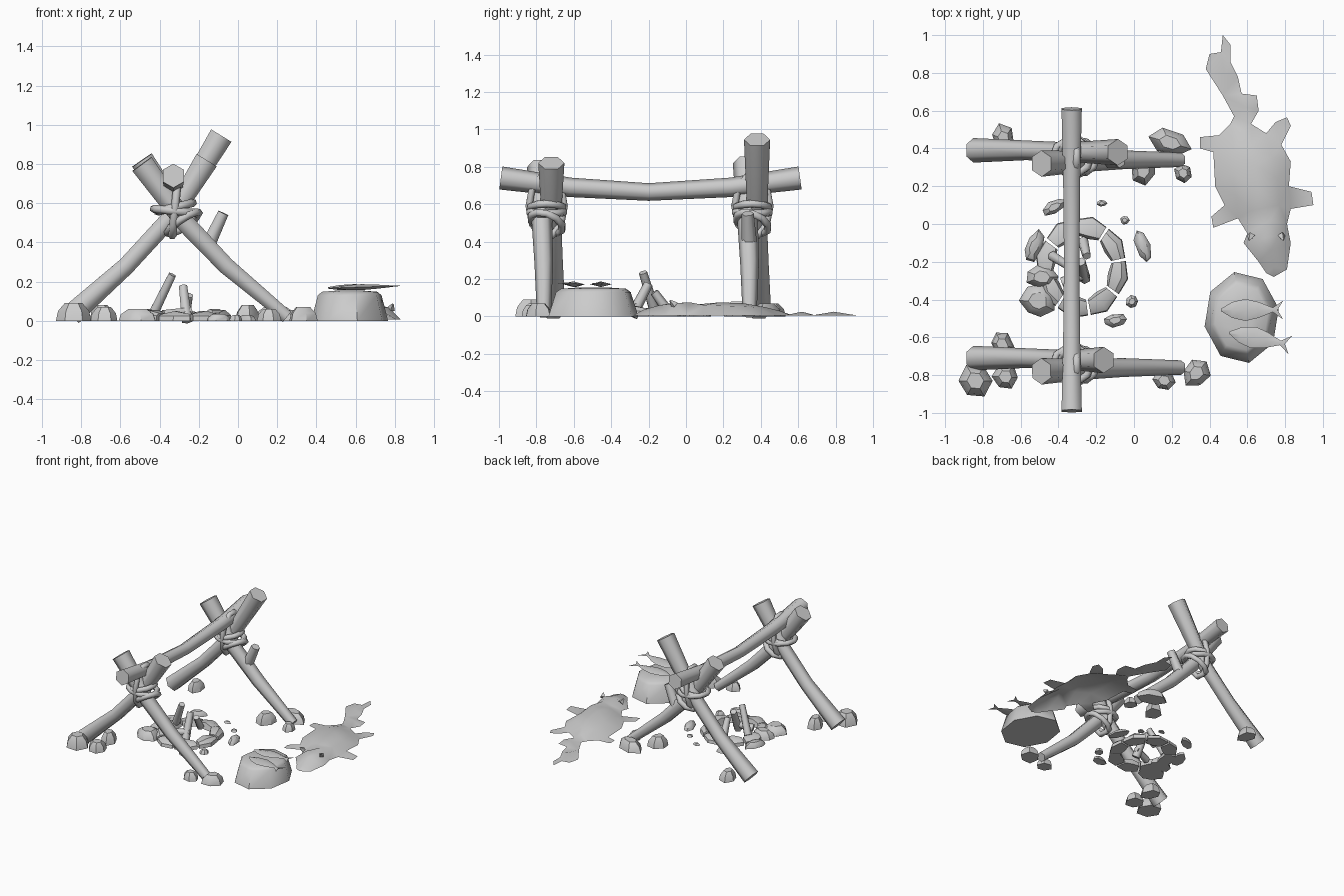
import bpy, bmesh, math, random
from mathutils import Vector
from mathutils.geometry import delaunay_2d_cdt

if "Cube" in bpy.data.objects:
    bpy.data.objects.remove(bpy.data.objects["Cube"])

random.seed(4)
grey = bpy.data.materials.new("plain grey")
grey.diffuse_color = (0.6, 0.6, 0.6, 1)
grey.use_nodes = True
grey.node_tree.nodes["Principled BSDF"].inputs["Base Color"].default_value = grey.diffuse_color


def finish(name, bm, angle=65):
    bmesh.ops.recalc_face_normals(bm, faces=bm.faces)
    me = bpy.data.meshes.new(name)
    bm.to_mesh(me)
    bm.free()
    me.materials.append(grey)
    ob = bpy.data.objects.new(name, me)
    bpy.context.collection.objects.link(ob)
    bpy.ops.object.select_all(action='DESELECT')
    ob.select_set(True)
    bpy.context.view_layer.objects.active = ob
    if angle:
        bpy.ops.object.shade_smooth_by_angle(angle=math.radians(angle))
    return ob


def skin(bm, rings, closed=False):
    n = len(rings[0])
    pairs = list(zip(rings, rings[1:])) + ([(rings[-1], rings[0])] if closed else [])
    for a, b in pairs:
        for i in range(n):
            bm.faces.new((a[i], a[(i + 1) % n], b[(i + 1) % n], b[i]))
    if not closed:
        bm.faces.new(rings[0])
        bm.faces.new(rings[-1])


def tube(name, pts, radii, n=6, closed=False, ref=(0, 1, 0)):
    """Log or rope swept along a path."""
    bm = bmesh.new()
    pts = [Vector(p) for p in pts]
    m = len(pts)
    rings = []
    for i, p in enumerate(pts):
        if closed:
            t = pts[(i + 1) % m] - pts[i - 1]
        else:
            t = pts[min(i + 1, m - 1)] - pts[max(i - 1, 0)]
        t.normalize()
        u = (Vector(ref) - t * t.dot(Vector(ref))).normalized()
        v = t.cross(u)
        r = radii[i] if isinstance(radii, (list, tuple)) else radii
        rings.append([bm.verts.new(p + r * (u * math.cos(a) + v * math.sin(a)))
                      for a in (math.tau * k / n for k in range(n))])
    skin(bm, rings, closed)
    return finish(name, bm)


def stone(name, x, y, rx, ry, h, rot=0, n=7):
    """Rough flat-bottomed stone."""
    bm = bmesh.new()
    jit = [random.uniform(0.85, 1.12) for _ in range(n)]
    rings = []
    for s, z in ((1, 0), (0.88, 0.55), (0.5, 1)):
        ring = []
        for k in range(n):
            a = math.tau * k / n
            px, py = rx * s * jit[k] * math.cos(a), ry * s * jit[k] * math.sin(a)
            ring.append(bm.verts.new((x + px * math.cos(rot) - py * math.sin(rot),
                                      y + px * math.sin(rot) + py * math.cos(rot), h * z)))
        rings.append(ring)
    skin(bm, rings)
    return finish(name, bm, 35)


# Sagging ridge pole
tube("ridge_pole", [(-.33, -.99, .74), (-.33, -.62, .69), (-.33, -.2, .665),
                    (-.33, .24, .69), (-.33, .61, .74)],
     [.062, .052, .047, .052, .062], ref=(0, 0, 1))

# Crossed leg posts
for tag, y, top in (("front", -.72, (-.16, .82)), ("back", .38, (-.085, .945))):
    tube(tag + "_left_leg", [(-.85, y + .01, .03), (-.57, y + .01, .28), (-.34, y, .53),
                             (top[0], y, top[1])], [.065, .052, .052, .07])
    tube(tag + "_right_leg", [(.25, y - .04, .02), (-.06, y - .04, .28), (-.27, y - .05, .5),
                              (-.49, y - .06, .82 if y > 0 else .8)], [.038, .05, .055, .07])
    # Rope lashing: flat coil, tilted coil and hanging loop
    c = Vector((-.32, y - .025, .55))
    loops = (("coil", (1, 0, -.1), (0, 1, 0), .11, .095, (0, 0, .01)),
             ("upper_coil", (1, 0, .25), (0, 1, 0), .09, .09, (.0, 0, .03)),
             ("slanted_coil", (.8, 0, .5), (0, 1, -.3), .10, .085, (.04, 0, -.05)),
             ("loop", (0, 1, 0), (.1, 0, 1), .095, .165, (0, 0, .04)))
    for nm, u, v, a, b, off in loops:
        u, v, off = Vector(u), Vector(v), Vector(off)
        path = [c + off + u * a * math.cos(t) + v * b * math.sin(t)
                for t in (math.tau * k / 10 for k in range(10))]
        tube(tag + "_rope_" + nm, path, .021, closed=True, ref=u.cross(v))

# Branch stub on back right leg
tube("branch_stub", [(-.16, .34, .37), (-.075, .33, .55)], [.042, .032])

# Stones propping the legs
for i, s in enumerate([(-.84, -.83, .10, .10, .09), (-.68, -.81, .07, .07, .07),
                       (-.70, -.64, .08, .06, .08), (.16, -.83, .06, .055, .06),
                       (.33, -.79, .08, .075, .07), (-.69, .45, .08, .06, .07),
                       (.19, .43, .11, .07, .07), (.05, .28, .08, .07, .08),
                       (.26, .27, .055, .05, .055)]):
    stone("foot_stone_%d" % i, *s, rot=i, n=6)

# Fire ring of curved wedge stones
for i in range(8):
    a0 = math.tau * i / 8 + .2
    bm = bmesh.new()
    rings = []
    h = random.uniform(.045, .06)
    for k, w in ((0, .7), (.5, 1), (1, .7)):
        a = a0 + k * .72
        ring = []
        for r, z in ((.195 - .055 * w, 0), (.195 - .04 * w, h * w), (.195 + .02 * w, h * w),
                     (.195 + .05 * w, h * .5), (.195 + .055 * w, 0)):
            ring.append(bm.verts.new((-.275 + r * math.cos(a), -.23 + 1.1 * r * math.sin(a), z)))
        rings.append(ring)
    skin(bm, rings)
    finish("fire_ring_stone_%d" % i, bm, 35)

# Loose stones around the fire
for i, s in enumerate([(-.53, -.12, .05, .09, .04, -.4), (-.49, -.28, .09, .07, .06, 0),
                       (-.51, -.41, .09, .09, .06, .4), (-.42, .09, .07, .035, .04, .5),
                       (.05, -.12, .04, .10, .03, .3), (-.10, -.51, .07, .035, .035, .1),
                       (-.01, -.41, .035, .04, .03, 0), (-.17, .11, .03, .017, .015, 0),
                       (-.05, .02, .025, .025, .015, 0)]):
    stone("loose_stone_%d" % i, *s)

# Burnt sticks
for i, (a, b, r) in enumerate([((-.43, -.17, .04), (-.335, -.23, .235), .025),
                               ((-.26, -.29, .0), (-.28, -.20, .175), .027),
                               ((-.27, -.09, .02), (-.25, -.17, .13), .025),
                               ((-.38, -.31, .03), (-.24, -.26, .05), .025)]):
    tube("burnt_stick_%d" % i, [a, b], [r * 1.15, r * .9])

# Stump with chamfered top
bm = bmesh.new()
rings = []
for s, z in ((1, 0), (.83, .13), (.72, .148), (.3, .155)):
    rings.append([bm.verts.new((.57 + .20 * s * math.cos(a), -.495 + .245 * s * math.sin(a), z))
                  for a in (math.tau * (k + .25) / 8 for k in range(8))])
skin(bm, rings)
finish("stump", bm, 50)

# Two fish lying on the stump: section stations along x
for i, (x, y, rot) in enumerate(((.46, -.455, 0), (.505, -.575, -.2))):
    bm = bmesh.new()
    rings = []
    for d, w, t in ((0, .006, .004), (.06, .042, .013), (.13, .058, .015), (.2, .042, .011),
                    (.275, .012, .005), (.33, .05, .003)):
        ring = []
        for py, pz in ((-w, 0), (0, t), (w, 0), (0, -t)):
            dx = d - (.03 if py == 0 and d > .3 else 0)
            ring.append(bm.verts.new((x + dx * math.cos(rot) - py * math.sin(rot),
                                      y + dx * math.sin(rot) + py * math.cos(rot),
                                      .168 + pz + .03 * d)))
        rings.append(ring)
    skin(bm, rings)
    finish("fish_%d" % i, bm, 50)

# Animal hide: outline on the ground with raised inner points
outline = [(.74, -.28), (.81, -.24), (.83, -.1), (.81, 0), (.83, .08), (.95, .10), (.94, .17),
           (.82, .2), (.83, .33), (.78, .42), (.83, .52), (.81, .565), (.75, .54), (.70, .48),
           (.62, .53), (.66, .6), (.65, .68), (.57, .69), (.55, .78), (.51, .86), (.51, .95),
           (.47, 1.0), (.46, .91), (.40, .9), (.38, .82), (.47, .68), (.53, .57), (.51, .53),
           (.45, .47), (.35, .46), (.35, .4), (.42, .38), (.43, .2), (.48, .1), (.41, .04),
           (.42, -.02), (.55, .03), (.6, -.05), (.58, -.1), (.66, -.2), (.70, -.26)]
inner = [(.74, -.23, .035), (.72, -.14, .06), (.66, -.08, .07), (.77, -.06, .07),
         (.72, .02, .075), (.62, .07, .065), (.77, .1, .06), (.66, .18, .075), (.54, .15, .05),
         (.76, .24, .055), (.52, .27, .05), (.64, .31, .07), (.73, .36, .05), (.53, .39, .045),
         (.62, .42, .05), (.58, .5, .03), (.59, .62, .025), (.48, .79, .025)]
pts = [Vector(p) for p in outline] + [Vector(p[:2]) for p in inner]
n = len(outline)
vs, _, fs, orig, _, _ = delaunay_2d_cdt(pts, [(i, (i + 1) % n) for i in range(n)], [], 1, 1e-5)
bm = bmesh.new()
bv = []
for v, o in zip(vs, orig):
    z = inner[o[0] - n][2] if o and o[0] >= n else .006
    bv.append(bm.verts.new((v.x, v.y, z)))
for f in fs:
    bm.faces.new([bv[k] for k in f])
hide = finish("animal_hide", bm, 60)

# Ears on the hide's head
for s, x in ((-1, .62), (1, .78)):
    tube("hide_ear_%s" % ("left" if s < 0 else "right"),
         [(x, -.06, .06), (x + s * .01, -.085, .085)], [.022, .005], n=4)
